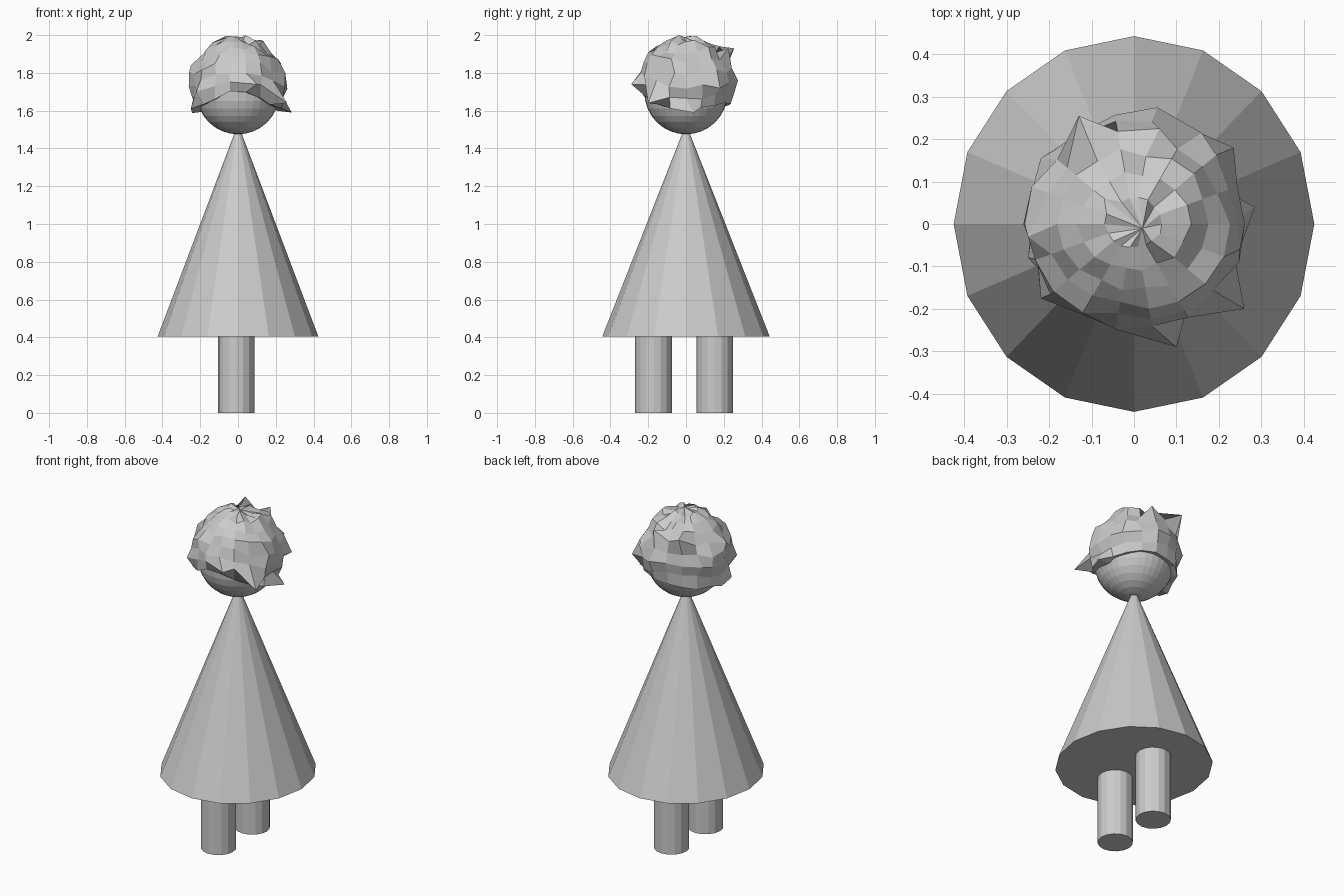
import bpy, bmesh, math, random
from mathutils import Vector

if "Cube" in bpy.data.objects:
    bpy.data.objects.remove(bpy.data.objects["Cube"])

random.seed(4)


def frustum(name, sides, r1, r2, z0, z1, x=0, y=0, scale_x=1):
    bpy.ops.mesh.primitive_cone_add(vertices=sides, radius1=r1, radius2=r2,
                                    depth=z1 - z0, location=(x, y, (z0 + z1) / 2))
    ob = bpy.context.object
    ob.name = name
    ob.scale.x = scale_x
    return ob


# Legs, one in front of the other
for name, y in (("front_leg", -0.172), ("back_leg", 0.152)):
    frustum(name, 16, 0.097, 0.097, 0, 0.41, -0.01, y)

# Cone-shaped dress, slightly oval
frustum("dress", 16, 0.443, 0, 0.405, 1.53, scale_x=0.96)

# Head
bpy.ops.mesh.primitive_uv_sphere_add(segments=32, ring_count=16, radius=0.22,
                                     location=(0, 0, 1.695))
bpy.context.object.name = "head"

# Hair: jittered cap whose hem is high at the brow and low at the sides
SEG, RINGS, R, ZC = 18, 8, 0.25, 1.74
bm = bmesh.new()
top = bm.verts.new((0.02, -0.01, 1.99))
rings = []
for j in range(1, RINGS + 1):
    ring = []
    for i in range(SEG):
        a = math.tau * i / SEG
        c, s = math.cos(a), math.sin(a)
        hem = 1.60 + s * s * (0.095 if s < 0 else 0.04)
        phi = math.acos((hem - ZC) / R) * j / RINGS
        r = R * random.uniform(0.95, 1.06)
        flat = math.sin(phi) if phi < math.pi / 2 else max(math.sin(phi), 0.93)
        z = ZC + r * math.cos(phi) + random.uniform(-0.012, 0.012)
        ring.append(bm.verts.new((r * flat * c, r * flat * s, min(z, 1.995))))
    rings.append(ring)

# Tufts: pull the nearest free vertex out to each tip
tufts = [(-0.13, 0.255, 1.93), (0.06, 0.225, 1.93), (0.10, -0.29, 1.74),
         (0.26, -0.20, 1.64), (0.285, 0.04, 1.59), (0.25, -0.06, 1.80),
         (-0.25, -0.03, 1.84), (-0.22, -0.175, 1.70), (0.055, 0.275, 1.76),
         (0.16, 0.215, 1.80), (0.235, 0.18, 1.72), (-0.22, 0.155, 1.75),
         (-0.25, -0.08, 1.61), (-0.07, 0.06, 1.98), (0.04, -0.04, 2.0)]
free = [v for ring in rings for v in ring]
for tip in tufts:
    t = Vector(tip)
    v = min(free, key=lambda q: (q.co - t).length)
    v.co = t
    free.remove(v)

# Underside of the hair, turned in to the head
rings.append([bm.verts.new((v.co.x * 0.72, v.co.y * 0.72, v.co.z + 0.01))
              for v in rings[-1]])
for i in range(SEG):
    k = (i + 1) % SEG
    bm.faces.new((top, rings[0][i], rings[0][k]))
    for a, b in zip(rings, rings[1:]):
        bm.faces.new((a[i], b[i], b[k], a[k]))
bmesh.ops.recalc_face_normals(bm, faces=bm.faces)
mesh = bpy.data.meshes.new("hair")
bm.to_mesh(mesh)
bm.free()
bpy.context.collection.objects.link(bpy.data.objects.new("hair", mesh))
